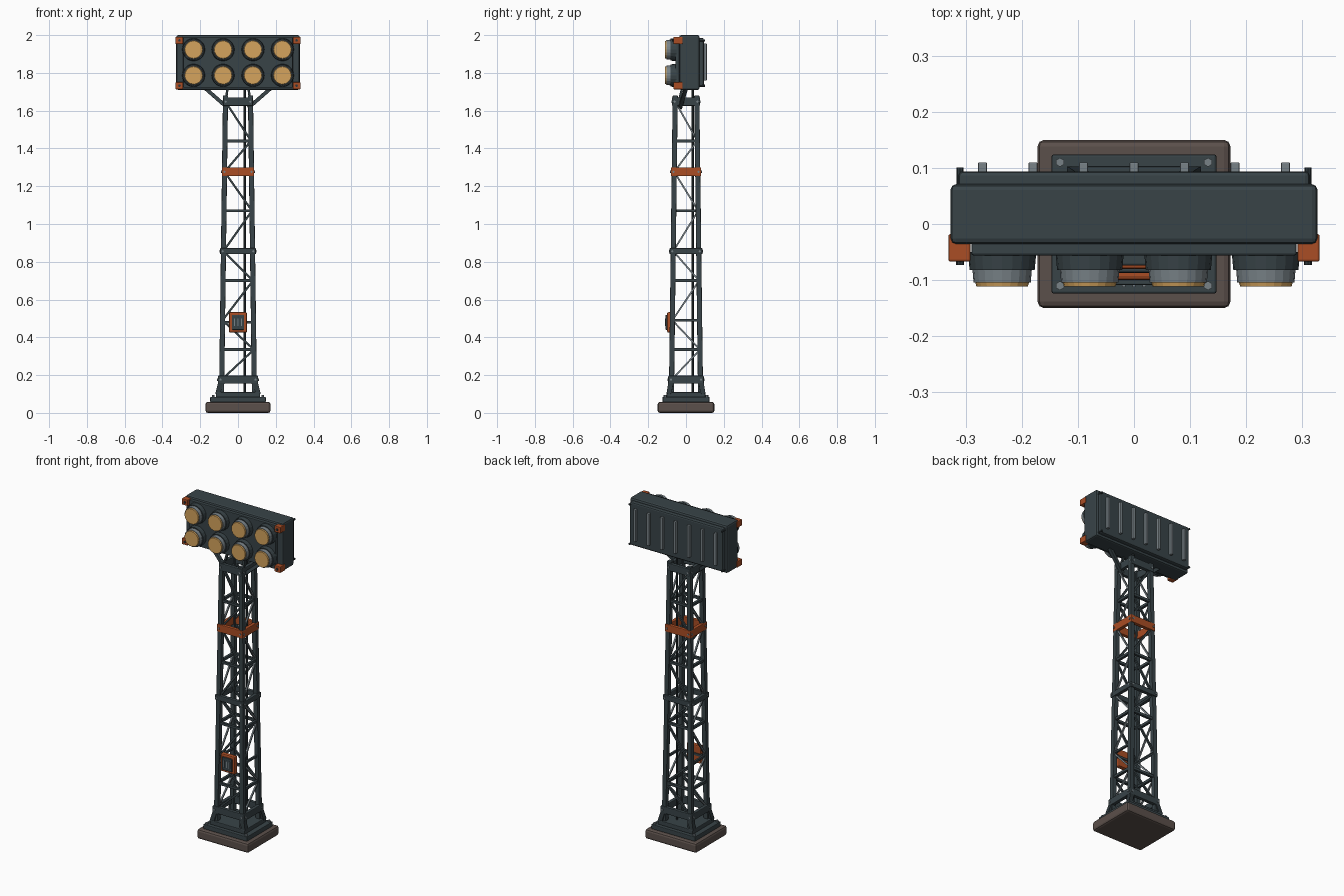
import bpy, bmesh
from mathutils import Vector, Matrix

if "Cube" in bpy.data.objects:
    bpy.data.objects.remove(bpy.data.objects["Cube"])


def material(name, rgb):
    m = bpy.data.materials.new(name)
    m.use_nodes = True
    m.diffuse_color = (*rgb, 1)
    node = m.node_tree.nodes["Principled BSDF"]
    node.inputs["Base Color"].default_value = (*rgb, 1)
    node.inputs["Roughness"].default_value = 0.7
    return m


SLATE = material("slate_paint", (0.040, 0.057, 0.064))
DARK = material("dark_steel", (0.027, 0.038, 0.043))
GREY = material("grey_metal", (0.19, 0.225, 0.245))
ORANGE = material("orange_paint", (0.40, 0.075, 0.018))
BROWN = material("brown_footing", (0.105, 0.08, 0.07))
AMBER = material("amber_lens", (0.66, 0.37, 0.11))


def finish(name, bm, mat, bevel=0):
    mesh = bpy.data.meshes.new(name)
    bm.to_mesh(mesh)
    bm.free()
    mesh.materials.append(mat)
    ob = bpy.data.objects.new(name, mesh)
    bpy.context.scene.collection.objects.link(ob)
    if bevel:
        mod = ob.modifiers.new("soft_edges", 'BEVEL')
        mod.width, mod.segments = bevel, 2
    return ob


def box(name, lo, hi, mat, bevel=0):
    lo, hi = Vector(lo), Vector(hi)
    bm = bmesh.new()
    bmesh.ops.create_cube(bm, size=1, matrix=Matrix.Translation((lo + hi) / 2)
                          @ Matrix.Diagonal((*(hi - lo), 1)))
    return finish(name, bm, mat, bevel)


def slab(name, hx, hy, z0, z1, mat, bevel=0):
    return box(name, (-hx, -hy, z0), (hx, hy, z1), mat, bevel)


def frame(start, end):
    # Axes for a bar, keeping its sides square to the tower
    z = (end - start).normalized()
    ref = Vector((0, 1, 0)) if abs(z.x) > abs(z.y) else Vector((1, 0, 0))
    x = (ref - z * ref.dot(z)).normalized()
    rot = Matrix((x, z.cross(x), z)).transposed().to_4x4()
    return Matrix.Translation((start + end) / 2) @ rot


def beam(name, start, end, width, mat, bevel=0):
    start, end = Vector(start), Vector(end)
    bm = bmesh.new()
    bmesh.ops.create_cube(bm, size=1, matrix=frame(start, end)
                          @ Matrix.Diagonal((width, width, (end - start).length, 1)))
    return finish(name, bm, mat, bevel)


def rod(name, start, end, r1, mat, r2=None, sides=20):
    start, end = Vector(start), Vector(end)
    bm = bmesh.new()
    bmesh.ops.create_cone(bm, cap_ends=True, segments=sides, radius1=r1,
                          radius2=r1 if r2 is None else r2,
                          depth=(end - start).length, matrix=frame(start, end))
    return finish(name, bm, mat)


SIGNS = (-1, 1)
CORNERS = [(a, b) for a in SIGNS for b in SIGNS]

# Stepped footing
slab("footing", 0.172, 0.15, 0, 0.058, BROWN, 0.012)
slab("base_plate", 0.147, 0.124, 0.056, 0.085, SLATE, 0.004)
slab("upper_base_plate", 0.117, 0.103, 0.083, 0.11, SLATE, 0.004)


# Tapered corner legs
def leg(sx, sy, z):
    t = (z - 0.1) / 1.58
    return Vector((sx * (0.087 - 0.021 * t), sy * (0.077 - 0.02 * t), z))


for sx, sy in CORNERS:
    beam("leg", leg(sx, sy, 0.1), leg(sx, sy, 1.68), 0.027, SLATE, 0.003)
    beam("foot_gusset", (sx * 0.107, sy * 0.09, 0.1), (sx * 0.092, sy * 0.08, 0.16), 0.026, DARK)
    rod("foot_bolt", (sx * 0.132, sy * 0.11, 0.08), (sx * 0.132, sy * 0.11, 0.094), 0.008, GREY, sides=6)


# Collar bands around the tower
def band(name, hx, hy, z0, z1, mat):
    t = 0.022
    for s in SIGNS:
        ya, yb = sorted((s * hy, s * (hy - t)))
        box(name, (-hx, ya, z0), (hx, yb, z1), mat, 0.004)
        xa, xb = sorted((s * hx, s * (hx - t)))
        box(name + "_side", (xa, -hy + t / 2, z0), (xb, hy - t / 2, z1), mat, 0.004)
    z = (z0 + z1) / 2
    for sx, sy in CORNERS:
        x, y = sx * (hx - 0.014), sy * (hy - 0.014)
        rod("band_bolt", (x, sy * (hy - 0.002), z), (x, sy * (hy + 0.004), z), 0.006, GREY, sides=8)
        rod("band_bolt", (sx * (hx - 0.002), y, z), (sx * (hx + 0.004), y, z), 0.006, GREY, sides=8)


band("lower_band", 0.106, 0.094, 0.155, 0.197, SLATE)
band("middle_band", 0.095, 0.087, 0.84, 0.872, SLATE)
band("orange_band", 0.086, 0.08, 1.253, 1.3, ORANGE)
band("top_band", 0.079, 0.074, 1.625, 1.67, SLATE)

# Lattice of level struts and zigzag diagonals on all four faces
LEVELS = [0.176, 0.335, 0.49, 0.70, 0.856, 1.07, 1.276, 1.44, 1.648]
for i, z in enumerate(LEVELS):
    for s in SIGNS:
        if i % 2:
            beam("level_strut", leg(-1, s, z), leg(1, s, z), 0.015, SLATE)
            beam("side_level_strut", leg(s, -1, z), leg(s, 1, z), 0.015, SLATE)
        elif i == 2:
            beam("side_level_strut", leg(s, -1, z), leg(s, 1, z), 0.012, SLATE)
        if i + 1 < len(LEVELS):
            top = LEVELS[i + 1]
            k = -1 if i % 2 == 0 else 1
            beam("diagonal_brace", leg(k, s, z), leg(-k, s, top), 0.011, SLATE)
            beam("side_diagonal_brace", leg(s, k, z), leg(s, -k, top), 0.009, GREY)

# Power cable running up the inside
rod("cable_conduit", (0.036, 0.035, 0.11), (0.036, 0.035, 1.73), 0.007, DARK, sides=10)

# Control box on the front
box("control_box", (-0.048, -0.1, 0.425), (0.048, -0.072, 0.533), ORANGE, 0.007)
box("control_panel", (-0.033, -0.109, 0.44), (0.033, -0.098, 0.518), SLATE, 0.003)
for x in (-0.018, 0, 0.018):
    box("panel_slot", (x - 0.003, -0.112, 0.46), (x + 0.003, -0.108, 0.5), GREY)
beam("control_box_mount", (-0.08, -0.073, 0.48), (0.08, -0.073, 0.48), 0.014, SLATE)

# Arms carrying the lamp housing
for s in SIGNS:
    beam("support_arm", (s * 0.055, -0.032, 1.615), (s * 0.175, 0.0, 1.72), 0.02, SLATE, 0.002)
    beam("arm_brace", (s * 0.07, -0.045, 1.62), (s * 0.055, -0.02, 1.72), 0.012, DARK)

# Lamp housing
box("lamp_housing", (-0.327, -0.036, 1.71), (0.327, 0.071, 2.0), SLATE, 0.01)
box("front_panel", (-0.29, -0.056, 1.722), (0.29, -0.03, 1.988), SLATE, 0.004)
box("back_panel", (-0.313, 0.06, 1.725), (0.313, 0.094, 1.985), SLATE, 0.008)
for i in range(-3, 4):
    x = i * 0.09
    box("cooling_fin", (x - 0.008, 0.09, 1.76), (x + 0.008, 0.11, 1.955), GREY, 0.002)

# Orange corner guards and corner bolts
for sx in SIGNS:
    for z in (1.732, 1.972):
        xa, xb = sorted((sx * 0.291, sx * 0.331))
        box("corner_guard", (xa, -0.067, z - 0.019), (xb, -0.018, z + 0.019), ORANGE, 0.004)
        x = sx * 0.31
        rod("guard_bolt", (x, -0.065, z), (x, -0.073, z), 0.007, DARK, sides=8)
        rod("back_bolt", (x, 0.06, z), (x, 0.101, z), 0.006, DARK, sides=8)

# Eight round lamps
for x in (-0.235, -0.079, 0.079, 0.235):
    for z in (1.787, 1.923):
        rod("lamp_barrel", (x, -0.05, z), (x, -0.082, z), 0.061, SLATE, 0.058)
        rod("lamp_rim", (x, -0.08, z), (x, -0.104, z), 0.053, GREY, 0.051)
        rod("lamp_lens", (x, -0.1, z), (x, -0.111, z), 0.049, AMBER, 0.046)
